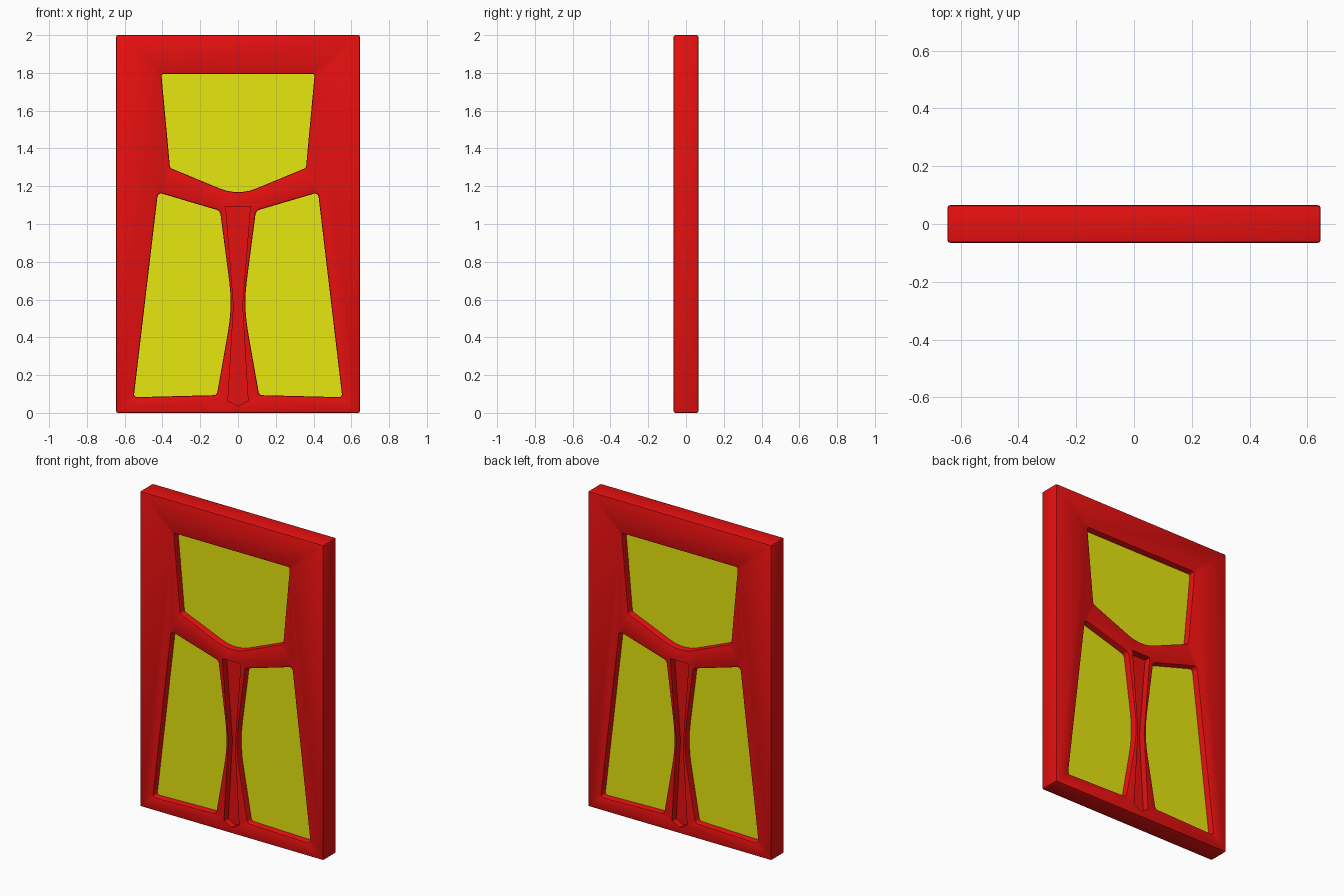
import bpy, bmesh, math
from mathutils import Vector

if "Cube" in bpy.data.objects:
    bpy.data.objects.remove(bpy.data.objects["Cube"])

HALF_T = 0.065      # half thickness of the slab
PANE = 0.022        # half thickness of panes and groove floor


def material(name, rgb):
    m = bpy.data.materials.new(name)
    m.diffuse_color = (*rgb, 1)
    m.use_nodes = True
    m.node_tree.nodes["Principled BSDF"].inputs["Base Color"].default_value = m.diffuse_color
    return m


red = material("red_paint", (0.8, 0.005, 0.005))
yellow = material("yellow_paint", (0.8, 0.8, 0.005))


def rounded(corners, steps=5):
    """Round each (x, z, radius) corner of a closed outline."""
    out, n = [], len(corners)
    for i, (x, z, r) in enumerate(corners):
        p = Vector((x, z))
        a = (Vector(corners[i - 1][:2]) - p).normalized()
        b = (Vector(corners[(i + 1) % n][:2]) - p).normalized()
        if r == 0:
            out.append(p)
            continue
        half = a.angle(b) / 2
        centre = p + (a + b).normalized() * (r / math.sin(half))
        s = p + a * (r / math.tan(half)) - centre
        e = p + b * (r / math.tan(half)) - centre
        for k in range(steps + 1):
            out.append(centre + s.lerp(e, k / steps).normalized() * r)
    return out


def prism(name, outline, y0, y1, mat=None):
    """Extrude an x-z outline along y."""
    bm = bmesh.new()
    face = bm.faces.new([bm.verts.new((p[0], y0, p[1])) for p in outline])
    ext = bmesh.ops.extrude_face_region(bm, geom=[face])
    moved = [v for v in ext["geom"] if isinstance(v, bmesh.types.BMVert)]
    bmesh.ops.translate(bm, verts=moved, vec=(0, y1 - y0, 0))
    bmesh.ops.recalc_face_normals(bm, faces=bm.faces)
    me = bpy.data.meshes.new(name)
    bm.to_mesh(me)
    bm.free()
    ob = bpy.data.objects.new(name, me)
    bpy.context.collection.objects.link(ob)
    if mat:
        me.materials.append(mat)
    return ob


def apply(ob, mod):
    bpy.ops.object.select_all(action='DESELECT')
    bpy.context.view_layer.objects.active = ob
    ob.select_set(True)
    bpy.ops.object.modifier_apply(modifier=mod.name)


def cut(ob, outline, y0, y1):
    cutter = prism("cutter", outline, y0, y1)
    cutter.hide_render = True
    mod = ob.modifiers.new("cut", 'BOOLEAN')
    mod.operation, mod.solver, mod.object = 'DIFFERENCE', 'EXACT', cutter
    apply(ob, mod)
    bpy.data.objects.remove(cutter)


# Outlines of the three openings
upper = rounded([(-0.406, 1.795, 0.012), (-0.36, 1.297, 0.02), (0, 1.148, 0.25),
                 (0.36, 1.297, 0.02), (0.406, 1.795, 0.012)])
left = rounded([(-0.424, 1.167, 0.02), (-0.095, 1.07, 0.03), (-0.029, 0.565, 0.9),
                (-0.112, 0.094, 0.02), (-0.552, 0.083, 0.015)])
right = [(-p[0], p[1]) for p in reversed(left)]
openings = {"upper_pane": upper, "left_pane": left, "right_pane": right}

# Slab with openings and softened edges
W = 0.645
slab = prism("door_frame", [(-W, 0), (W, 0), (W, 2), (-W, 2)], -HALF_T, HALF_T, red)
for outline in openings.values():
    cut(slab, outline, -0.2, 0.2)
bev = slab.modifiers.new("bevel", 'BEVEL')
bev.width, bev.segments = 0.008, 2
bev.limit_method, bev.angle_limit = 'ANGLE', math.radians(40)
bev.use_clamp_overlap = False
apply(slab, bev)

# Central tapered groove on both faces
groove = [(-0.065, 1.093), (-0.023, 0.57), (-0.053, 0.065), (0, 0.036),
          (0.053, 0.065), (0.023, 0.57), (0.065, 1.093)]
for side in (-1, 1):
    cut(slab, groove, side * PANE, side * 0.2)

# Recessed panes
for name, outline in openings.items():
    prism(name, outline, -PANE, PANE, yellow)

# Shading
bpy.ops.object.select_all(action='DESELECT')
slab.select_set(True)
bpy.context.view_layer.objects.active = slab
bpy.ops.object.shade_smooth_by_angle(angle=math.radians(25))
